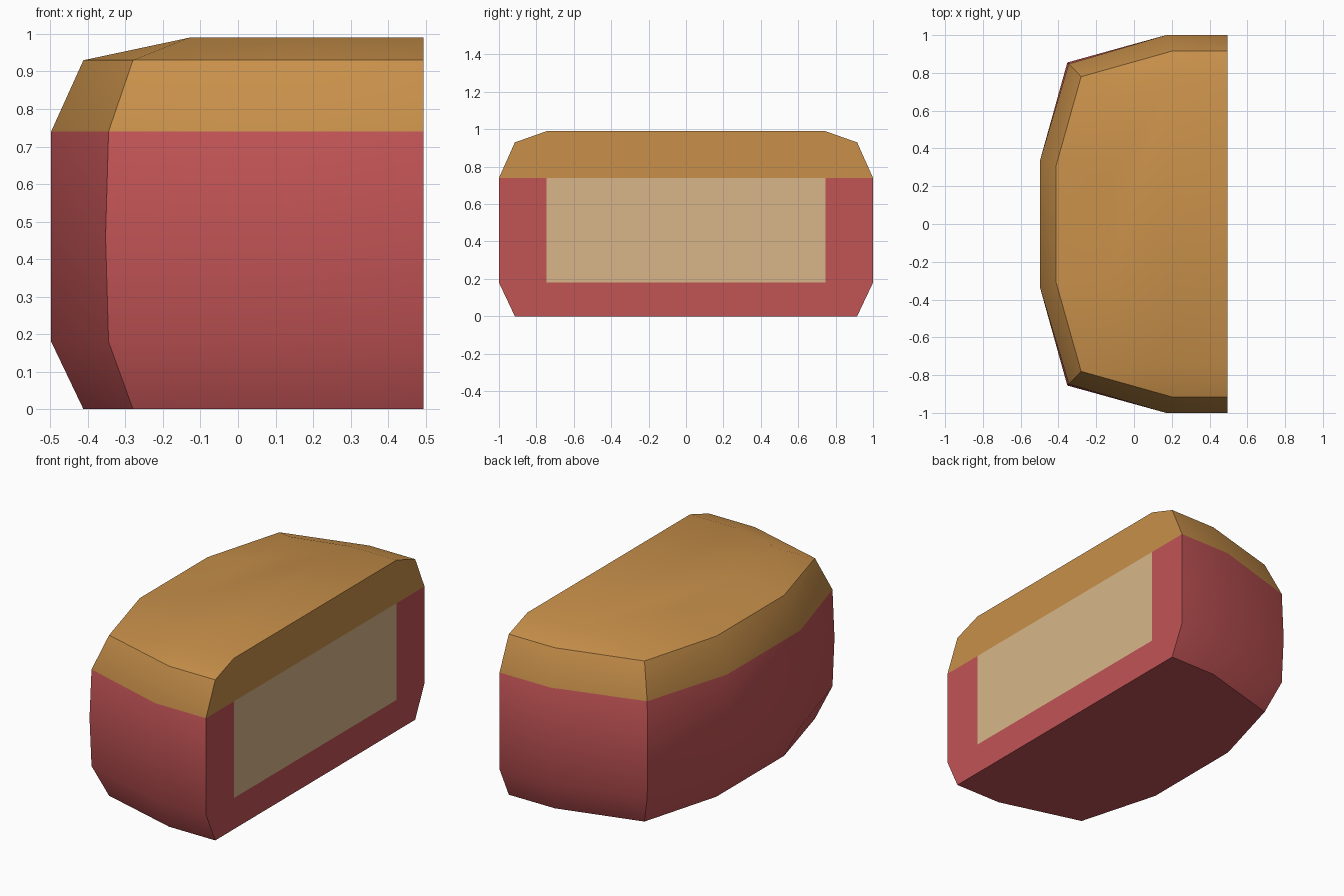
import bpy, bmesh, math

if "Cube" in bpy.data.objects:
    bpy.data.objects.remove(bpy.data.objects["Cube"])


def material(name, rgb):
    lin = [((c / 255 + 0.055) / 1.055) ** 2.4 for c in rgb]
    m = bpy.data.materials.new(name)
    m.diffuse_color = (*lin, 1)
    m.use_nodes = True
    m.node_tree.nodes["Principled BSDF"].inputs["Base Color"].default_value = m.diffuse_color
    return m


PANEL = 0.745  # half width of the inset panel on the flat side

# Half outlines (x, y) at each height, from the flat side round to the bowed side
base = [(0.495, 0.915), (0.20, 0.915), (-0.28, 0.78), (-0.412, 0.31)]
wall = [(0.495, 1.0), (0.17, 1.0), (-0.345, 0.848), (-0.498, 0.335)]
middle = [(0.495, 1.0), (0.17, 1.0), (-0.353, 0.855), (-0.498, 0.335)]
crown = [(0.495, PANEL), (0.20, PANEL), (-0.13, 0.66), (-0.13, 0.25)]
levels = [(0.0, base), (0.18, wall), (0.46, middle),
          (0.74, wall), (0.93, base), (0.99, crown)]

bm = bmesh.new()
rings = []
for z, half in levels:
    # mirror the half outline, and split the flat side at the panel edges
    outline = [(0.495, PANEL)] + half
    outline += [(x, -y) for x, y in reversed(outline)]
    rings.append([bm.verts.new((x, y, z)) for x, y in outline])

# Skin between neighbouring levels, closed with flat ends
for lower, upper in zip(rings, rings[1:]):
    n = len(lower)
    for i in range(n):
        j = (i + 1) % n
        bm.faces.new((lower[i], lower[j], upper[j], upper[i]))
bm.faces.new(rings[0])
bm.faces.new(rings[-1])
bmesh.ops.remove_doubles(bm, verts=bm.verts, dist=0.0005)
bmesh.ops.recalc_face_normals(bm, faces=bm.faces)

# Colours: crust on top, red wrapper below, pale panel on the flat side
for f in bm.faces:
    c = f.calc_center_median()
    if c.z > 0.74:
        f.material_index = 1
    elif c.x > 0.49 and abs(c.y) < PANEL - 0.05 and c.z > 0.18:
        f.material_index = 2
    else:
        f.material_index = 0

mesh = bpy.data.meshes.new("half_loaf")
bm.to_mesh(mesh)
bm.free()
for m in (material("red", (193, 83, 85)),
          material("golden_brown", (200, 144, 74)),
          material("pale_tan", (216, 182, 138))):
    mesh.materials.append(m)

obj = bpy.data.objects.new("half_loaf", mesh)
bpy.context.collection.objects.link(obj)
bpy.context.view_layer.objects.active = obj
obj.select_set(True)
bpy.ops.object.shade_smooth_by_angle(angle=math.radians(30))
